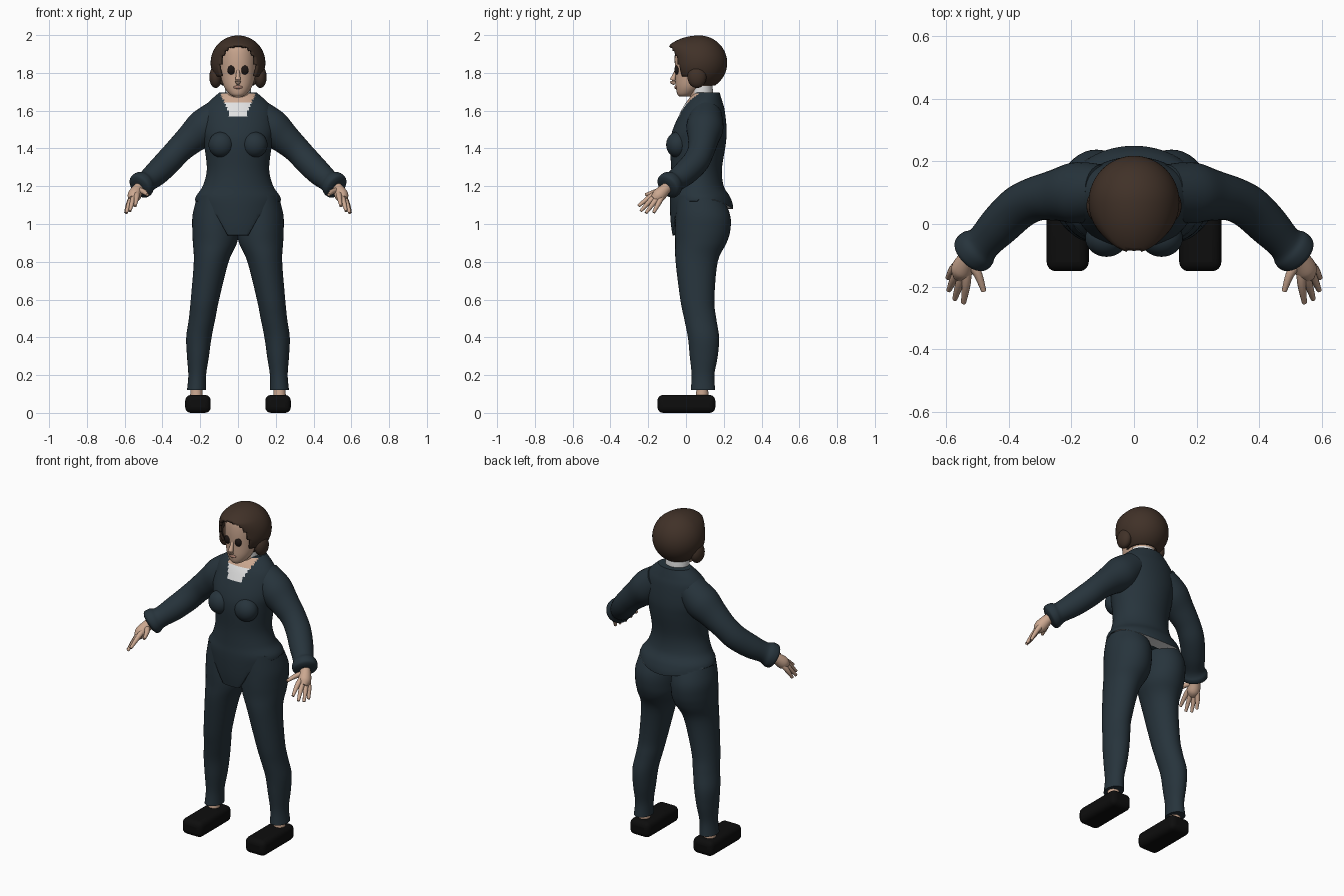
import bpy, bmesh, math
from mathutils import Vector, Matrix

cube = bpy.data.objects.get("Cube")
if cube:
    bpy.data.objects.remove(cube)


def material(name, rgb):
    m = bpy.data.materials.new(name)
    m.use_nodes = True
    m.diffuse_color = (*rgb, 1)
    bsdf = m.node_tree.nodes["Principled BSDF"]
    bsdf.inputs["Base Color"].default_value = (*rgb, 1)
    bsdf.inputs["Roughness"].default_value = 0.8
    return m


navy = material("navy cloth", (.020, .034, .045))
skin = material("skin", (.60, .39, .28))
brown = material("brown hair", (.052, .031, .021))
black = material("black shoe", (.004, .004, .004))
white = material("white cloth", (.75, .75, .75))
dark = material("dark eye", (.012, .008, .007))
lip = material("lip", (.38, .20, .15))
parts = []


def finish(name, bm, mats, mirror=False, rule=None):
    """Turn a bmesh into an object, colour its faces by a rule, mirror it if paired."""
    bmesh.ops.recalc_face_normals(bm, faces=bm.faces)
    if rule:
        for f in bm.faces:
            f.material_index = rule(f)
    mesh = bpy.data.meshes.new(name)
    bm.to_mesh(mesh)
    bm.free()
    for m in mats:
        mesh.materials.append(m)
    ob = bpy.data.objects.new(name, mesh)
    bpy.context.scene.collection.objects.link(ob)
    if mirror:
        ob.modifiers.new("mirror", "MIRROR").use_mirror_merge = False
    parts.append(ob)
    return ob


def smooth_rows(rows, steps):
    """Catmull-Rom interpolation through rows of numbers."""
    out = []
    for i in range(len(rows) - 1):
        a, b, c, d = (Vector(rows[min(max(i + k, 0), len(rows) - 1)]) for k in (-1, 0, 1, 2))
        for s in range(steps):
            t = s / steps
            out.append(b + (c - a) * (t / 2) + (2 * a - 5 * b + 4 * c - d) * (t * t / 2)
                       + (3 * b - a - 3 * c + d) * (t ** 3 / 2))
    return out + [Vector(rows[-1])]


def skin_rings(bm, rings):
    rings = [[bm.verts.new(p) for p in r] for r in rings]
    n = len(rings[0])
    for r, q in zip(rings, rings[1:]):
        for i in range(n):
            bm.faces.new((r[i], r[(i + 1) % n], q[(i + 1) % n], q[i]))
    bm.faces.new(rings[0])
    bm.faces.new(rings[-1])


def circle(n):
    return [(math.cos(2 * math.pi * i / n), math.sin(2 * math.pi * i / n)) for i in range(n)]


def loft(rows, sides=40, steps=5):
    """Level rings from rows of (z, centre x, half width, front y, back y)."""
    bm = bmesh.new()
    skin_rings(bm, [[(cx + rx * c, (yf + yb) / 2 + (yb - yf) / 2 * s, z) for c, s in circle(sides)]
                    for z, cx, rx, yf, yb in smooth_rows(rows, steps)])
    return bm


def sweep(rows, sides=24, steps=5, bm=None):
    """Round tube along rows of (x, y, z, radius)."""
    bm = bm or bmesh.new()
    pts = [Vector(r) for r in smooth_rows([Vector(r) for r in rows], steps)]
    rings = []
    for i, p in enumerate(pts):
        tangent = pts[min(i + 1, len(pts) - 1)].xyz - pts[max(i - 1, 0)].xyz
        turn = tangent.to_track_quat('Z', 'Y')
        rings.append([p.xyz + turn @ Vector((c, s, 0)) * p.w for c, s in circle(sides)])
    skin_rings(bm, rings)
    return bm


def ellipsoid(centre, radii, u=32, v=20):
    bm = bmesh.new()
    bmesh.ops.create_uvsphere(bm, u_segments=u, v_segments=v, radius=1,
                              matrix=Matrix.Translation(centre) @ Matrix.Diagonal((*radii, 1)))
    return bm


# Trousers, ankles and shoes
finish("trousers", loft([
    (1.15, .115, .10, -.05, .19), (1.05, .12, .12, -.055, .233), (.97, .12, .122, -.058, .235),
    (.90, .122, .117, -.057, .215), (.80, .142, .092, -.055, .168), (.60, .175, .075, -.03, .15),
    (.50, .19, .07, -.01, .16), (.40, .207, .067, .01, .175), (.30, .212, .058, .02, .168),
    (.20, .216, .047, .03, .15), (.12, .22, .05, .025, .155)]), [navy], True)
finish("ankles", loft([(.17, .22, .03, .06, .115), (.07, .22, .034, .05, .12)]), [skin], True)
bm = bmesh.new()
bmesh.ops.create_cube(bm, size=1, matrix=Matrix.Translation((.212, .002, .0475))
                      @ Matrix.Diagonal((.135, .306, .095, 1)))
shoes = finish("shoes", bm, [black], True)
bevel = shoes.modifiers.new("round", "BEVEL")
bevel.width, bevel.segments = .03, 4


# Jumper body with a stepped hem and an open neckline
def hem(x, y):
    x = abs(x)
    if y > .06:
        return 1.08 + .05 * min(1, x / .21) ** 2
    return .94 + .11 * min(max((x - .055) / .06, 0), 1) + .07 * min(max((x - .13) / .07, 0), 1)


bm = loft([
    (1.695, 0, .10, .04, .178), (1.65, 0, .15, .005, .192), (1.60, 0, .183, -.025, .205),
    (1.50, 0, .195, -.07, .215), (1.42, 0, .18, -.085, .21), (1.29, 0, .165, -.078, .19),
    (1.20, 0, .187, -.08, .20), (1.14, 0, .225, -.085, .235), (1.08, 0, .222, -.085, .25),
    (1.00, 0, .20, -.08, .235), (.92, 0, .17, -.068, .18)], 96, 6)
ledge = set()
for v in bm.verts:
    low = hem(v.co.x, v.co.y)
    if v.co.z < low:
        v.co.z = low
        ledge.add(v)


def jumper_colour(f):
    c = f.calc_center_median()
    if c.y > .1 and all(v in ledge for v in f.verts):
        return 1
    if c.y < .08 and 1.575 < c.z < 1.69 and abs(c.x) < .045 + .4 * (c.z - 1.575):
        return 1 if c.z < 1.642 else 2
    return 0


finish("jumper_body", bm, [navy, white, skin], rule=jumper_colour)
finish("jumper_bust", ellipsoid((.088, -.045, 1.42), (.068, .06, .068)), [navy], True)

# Sleeves with flared cuffs
finish("sleeves", sweep([
    (.10, .105, 1.58, .085), (.18, .10, 1.51, .098), (.25, .092, 1.45, .082),
    (.315, .08, 1.39, .071), (.37, .052, 1.33, .07), (.43, -.005, 1.27, .066),
    (.48, -.058, 1.228, .058), (.503, -.08, 1.212, .07), (.52, -.097, 1.198, .068),
    (.527, -.104, 1.192, .045)], 32), [navy], True)

# Hands: palm and five splayed fingers
bm = sweep([(.505, -.085, 1.21, .026), (.53, -.11, 1.185, .03), (.549, -.145, 1.15, .036),
            (.557, -.17, 1.13, .022)])
wrist = (.535, -.115, 1.18, .017)
for knuckle, tip in [((.536, -.187, 1.145), (.545, -.252, 1.095)),
                     ((.555, -.182, 1.13), (.573, -.24, 1.068)),
                     ((.570, -.165, 1.12), (.592, -.212, 1.058)),
                     ((.574, -.14, 1.12), (.595, -.172, 1.06)),
                     ((.502, -.155, 1.172), (.48, -.215, 1.155))]:
    sweep([wrist, (*knuckle, .0145), (*tip, .008)], 12, 5, bm)
finish("hands", bm, [skin], True)


# Neck with a white undershirt collar
def neck_colour(f):
    c = f.calc_center_median()
    return 0 if c.z > 1.735 or (c.y < .06 and abs(c.x) < .054) else 1


finish("neck", loft([(1.60, 0, .075, .015, .15), (1.67, 0, .07, .02, .145),
                     (1.73, 0, .068, .02, .14), (1.78, 0, .065, .02, .13)]),
       [skin, white], rule=neck_colour)

# Head and facial features
finish("head", loft([
    (1.675, 0, .025, -.035, .02), (1.69, 0, .048, -.047, .05), (1.73, 0, .075, -.054, .10),
    (1.79, 0, .092, -.056, .15), (1.87, 0, .098, -.06, .17), (1.93, 0, .088, -.055, .16),
    (1.965, 0, .06, -.035, .13)]), [skin])
finish("nose", sweep([(0, -.05, 1.815, .008), (0, -.062, 1.785, .011),
                      (0, -.071, 1.757, .015), (0, -.058, 1.742, .009)], 16), [skin])
finish("lips", ellipsoid((0, -.053, 1.724), (.024, .009, .009)), [lip])
finish("eyes", ellipsoid((.035, -.048, 1.815), (.021, .014, .024)), [dark], True)

# Hair: cropped shell with a forward fringe, plus a bun over each ear
bm = ellipsoid((0, .07, 1.853), (.145, .148, .145), 64, 48)
doomed = []
for f in bm.faces:
    c = f.calc_center_median()
    in_face = c.y < .03 and (c.x / .098) ** 2 + ((c.z - 1.82) / .13) ** 2 < 1
    under_chin = c.y < .03 and c.z < 1.78
    if in_face or under_chin or c.z < 1.735:
        doomed.append(f)
bmesh.ops.delete(bm, geom=doomed, context='FACES')
for v in bm.verts:
    if v.co.y < .07 and v.co.z > 1.853:
        lift = min((v.co.z - 1.853) / .09, 1)
        v.co.y = .07 + (v.co.y - .07) * (1 + .4 * lift * lift)
hair = finish("hair", bm, [brown])
shell = hair.modifiers.new("thickness", "SOLIDIFY")
shell.thickness, shell.offset = .014, -1
finish("hair_buns", ellipsoid((.118, .058, 1.778), (.034, .05, .058)), [brown], True)

# Smooth shading with sharp edges kept
bpy.ops.object.select_all(action='DESELECT')
for ob in parts:
    ob.select_set(True)
bpy.context.view_layer.objects.active = parts[0]
bpy.ops.object.shade_smooth_by_angle(angle=math.radians(40))
